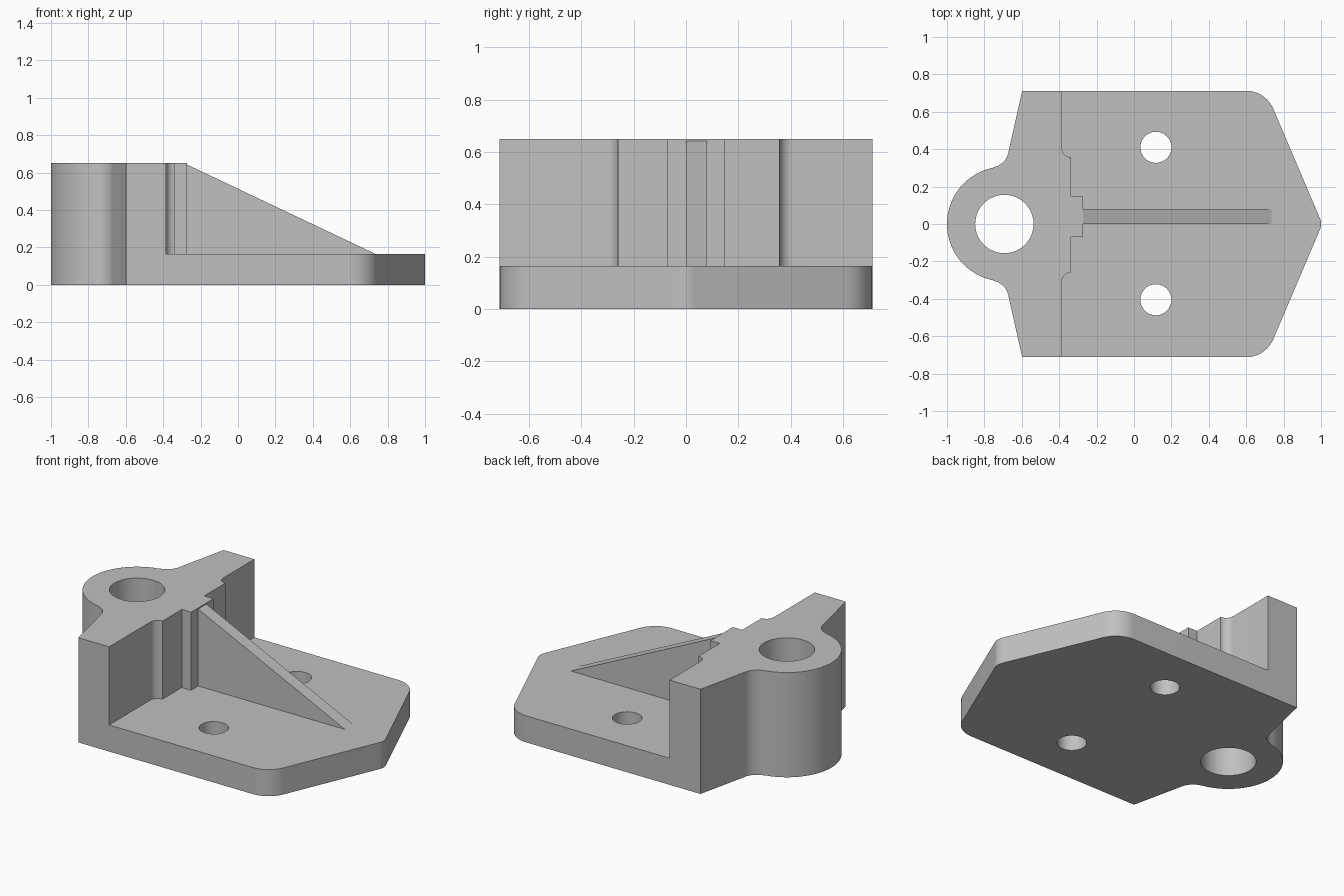
import bpy
import bmesh
from math import cos, sin, radians

if "Cube" in bpy.data.objects:
    bpy.data.objects.remove(bpy.data.objects["Cube"], do_unlink=True)

GREY = (0.53, 0.53, 0.53, 1)
metal = bpy.data.materials.new("plain grey")
metal.use_nodes = True
metal.diffuse_color = GREY
metal.node_tree.nodes["Principled BSDF"].inputs["Base Color"].default_value = GREY

HALF_WIDTH, PLATE_TOP, WALL_TOP = 0.712, 0.165, 0.65


def arc(cx, cy, r, start, end, steps=12):
    """Points along an arc, angles in degrees."""
    angles = [radians(start + (end - start) * i / steps) for i in range(steps + 1)]
    return [(cx + r * cos(a), cy + r * sin(a)) for a in angles]


def circle(cx, cy, r, steps=64):
    return arc(cx, cy, r, 0, 360, steps)[:-1]


def mirrored(points):
    """The same run of points on the other side of y = 0, in reverse order."""
    return [(x, -y) for x, y in reversed(points)]


def finish(name, bm):
    bmesh.ops.recalc_face_normals(bm, faces=bm.faces)
    mesh = bpy.data.meshes.new(name)
    bm.to_mesh(mesh)
    bm.free()
    obj = bpy.data.objects.new(name, mesh)
    bpy.context.collection.objects.link(obj)
    mesh.materials.append(metal)
    bpy.ops.object.select_all(action="DESELECT")
    obj.select_set(True)
    bpy.context.view_layer.objects.active = obj
    bpy.ops.object.shade_smooth_by_angle(angle=radians(25))
    return obj


def prism(name, loops, height):
    """Extrude an outline with round holes upward from the ground."""
    bm = bmesh.new()
    edges = []
    for loop in loops:
        verts = [bm.verts.new((x, y, 0)) for x, y in loop]
        edges += [bm.edges.new((v, verts[i - 1])) for i, v in enumerate(verts)]
    bmesh.ops.triangle_fill(bm, edges=edges, use_beauty=True, normal=(0, 0, 1))
    result = bmesh.ops.extrude_face_region(bm, geom=bm.faces[:], use_keep_orig=True)
    top = [v for v in result["geom"] if isinstance(v, bmesh.types.BMVert)]
    bmesh.ops.translate(bm, verts=top, vec=(0, 0, height))
    return finish(name, bm)


# Stepped inner face of the wall, running from back to front
step_edge = (
    [(-0.386, HALF_WIDTH)]
    + arc(-0.337, 0.406, 0.049, 180, 270, 8)
    + [(-0.337, 0.15), (-0.273, 0.15), (-0.273, -0.07), (-0.337, -0.07)]
    + arc(-0.337, -0.309, 0.049, 90, 180, 8)
    + [(-0.386, -HALF_WIDTH)]
)

# Upright wall with its round bored boss
front_flank = [(-0.598, -HALF_WIDTH)] + arc(-0.77, -0.402, 0.1, 13, 79, 10)
boss = arc(-0.693, 0, 0.307, -101, -259, 64)
prism("wall_and_boss",
      [step_edge + front_flank + boss + mirrored(front_flank),
       circle(-0.693, 0, 0.156)], WALL_TOP)

# Pointed base plate with rounded corners and two bolt holes
front_corner = arc(0.60, -HALF_WIDTH + 0.157, 0.157, -90, -23)
tip = arc(0.92, 0, 0.08, -23, 23)
prism("base_plate",
      [step_edge + front_corner + tip + mirrored(front_corner),
       circle(0.117, 0.41, 0.083), circle(0.117, -0.405, 0.083)], PLATE_TOP)

# Triangular stiffening rib, sunk slightly into the wall and plate
bm = bmesh.new()
side = [(-0.29, 0.14), (0.735, 0.14), (0.735, PLATE_TOP), (-0.273, 0.643), (-0.29, 0.643)]
face = bm.faces.new([bm.verts.new((x, 0, z)) for x, z in side])
result = bmesh.ops.extrude_face_region(bm, geom=[face], use_keep_orig=True)
bmesh.ops.translate(bm, vec=(0, 0.08, 0),
                    verts=[v for v in result["geom"] if isinstance(v, bmesh.types.BMVert)])
finish("rib", bm)
